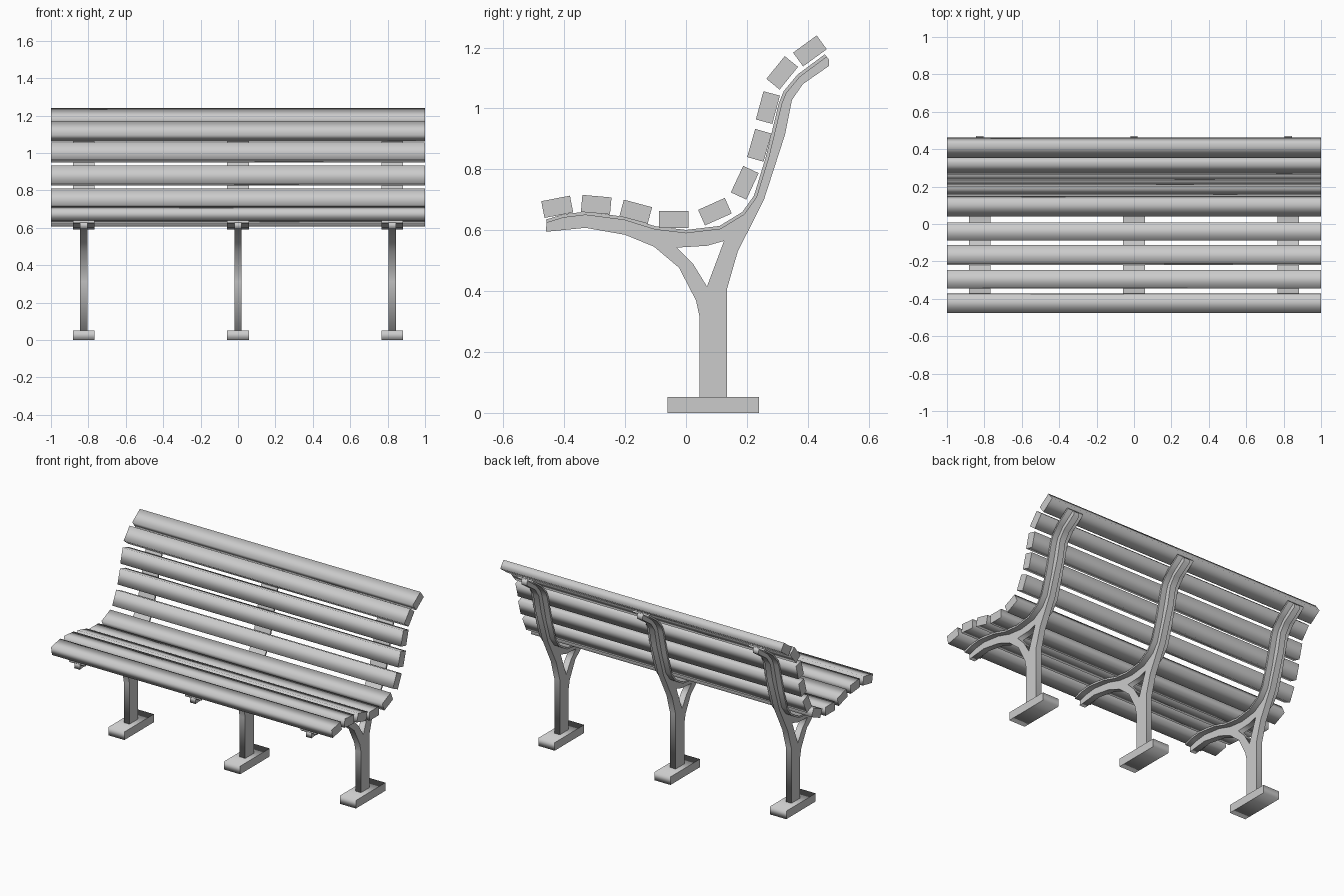
import bpy
from math import radians
from mathutils import Matrix, Vector

cube = bpy.data.objects.get("Cube")
if cube:
    bpy.data.objects.remove(cube, do_unlink=True)

grey = bpy.data.materials.new("plain_grey")
grey.use_nodes = True
grey.diffuse_color = (0.6, 0.6, 0.6, 1)
grey.node_tree.nodes["Principled BSDF"].inputs["Base Color"].default_value = (0.6, 0.6, 0.6, 1)

# Maps a profile drawn in (depth, height) to the side plane, extruded along x
SIDE = Matrix(((0, 0, 1, 0), (1, 0, 0, 0), (0, 1, 0, 0), (0, 0, 0, 1)))


def add_object(name, mesh):
    ob = bpy.data.objects.new(name, mesh)
    bpy.context.collection.objects.link(ob)
    return ob


def extruded_mesh(name, loops, width):
    """Mesh of a filled side profile; loops after the first are holes."""
    curve = bpy.data.curves.new(name + "_profile", "CURVE")
    curve.dimensions = "2D"
    curve.fill_mode = "BOTH"
    curve.extrude = width / 2
    for loop in loops:
        spline = curve.splines.new("POLY")
        spline.points.add(len(loop) - 1)
        for point, (y, z) in zip(spline.points, loop):
            point.co = (y, z, 0, 1)
        spline.use_cyclic_u = True
    helper = add_object(name + "_helper", curve)
    bpy.context.view_layer.update()
    depsgraph = bpy.context.evaluated_depsgraph_get()
    mesh = bpy.data.meshes.new_from_object(helper.evaluated_get(depsgraph))
    bpy.data.objects.remove(helper, do_unlink=True)
    mesh.transform(SIDE)
    mesh.name = name
    mesh.materials.clear()
    mesh.materials.append(grey)
    return mesh


def offset(path, distance):
    """Shift an open path to its lower/back side."""
    result = []
    for i, p in enumerate(path):
        d = Vector(path[min(i + 1, len(path) - 1)]) - Vector(path[max(i - 1, 0)])
        d.normalize()
        result.append((p[0] + d.y * distance, p[1] - d.x * distance))
    return result


def rectangle(y0, y1, z0, z1):
    return [(y0, z0), (y1, z0), (y1, z1), (y0, z1)]


# Supporting line under the slats, from the seat front to the top of the back
support = [(-.46, .635), (-.405, .652), (-.33, .661), (-.2, .644), (-.1, .613),
           (0, .601), (.11, .614), (.185, .66), (.223, .713), (.262, .84),
           (.305, 1.018), (.321, 1.057), (.367, 1.112), (.456, 1.178)]
# Underside and post outline, from the top of the back down and to the seat front
underside = [(.47, 1.16), (.47, 1.14), (.384, 1.08), (.348, 1.028), (.325, .913),
             (.256, .7), (.17, .53), (.134, .405), (.134, .05), (.045, .05),
             (.045, .313), (.033, .369), (-.023, .477), (-.105, .546),
             (-.2, .585), (-.33, .608), (-.46, .595)]
opening = [(-.03, .543), (.069, .549), (.125, .565), (.069, .415), (.023, .49)]

web = extruded_mesh("frame_web", [offset(support, .006) + underside, opening], .04)
flange = extruded_mesh("frame_flange", [support + offset(support, .011)[::-1]], .115)
foot = extruded_mesh("foot", [rectangle(-.06, .24, 0, .052)], .115)

# Three identical frames
for side, x in (("right", -.825), ("middle", 0), ("left", .825)):
    for part, mesh in (("web", web), ("flange", flange), ("foot", foot)):
        add_object(f"{side}_{part}", mesh).location.x = x

# Slats: depth, height and tilt in degrees
slat = extruded_mesh("slat", [rectangle(-.048, .048, -.028, .028)], 2)
seat = [(-.423, .677, 11), (-.295, .684, -5), (-.165, .661, -15), (-.04, .636, 0), (.095, .661, 24)]
back = [(.193, .756, 65), (.241, .879, 74), (.269, 1.003, 75), (.316, 1.117, 51), (.407, 1.189, 36)]
for group, rows in (("seat", seat), ("back", back)):
    for i, (y, z, tilt) in enumerate(rows, 1):
        board = add_object(f"{group}_slat_{i}", slat)
        board.location = (0, y, z)
        board.rotation_euler.x = radians(tilt)
